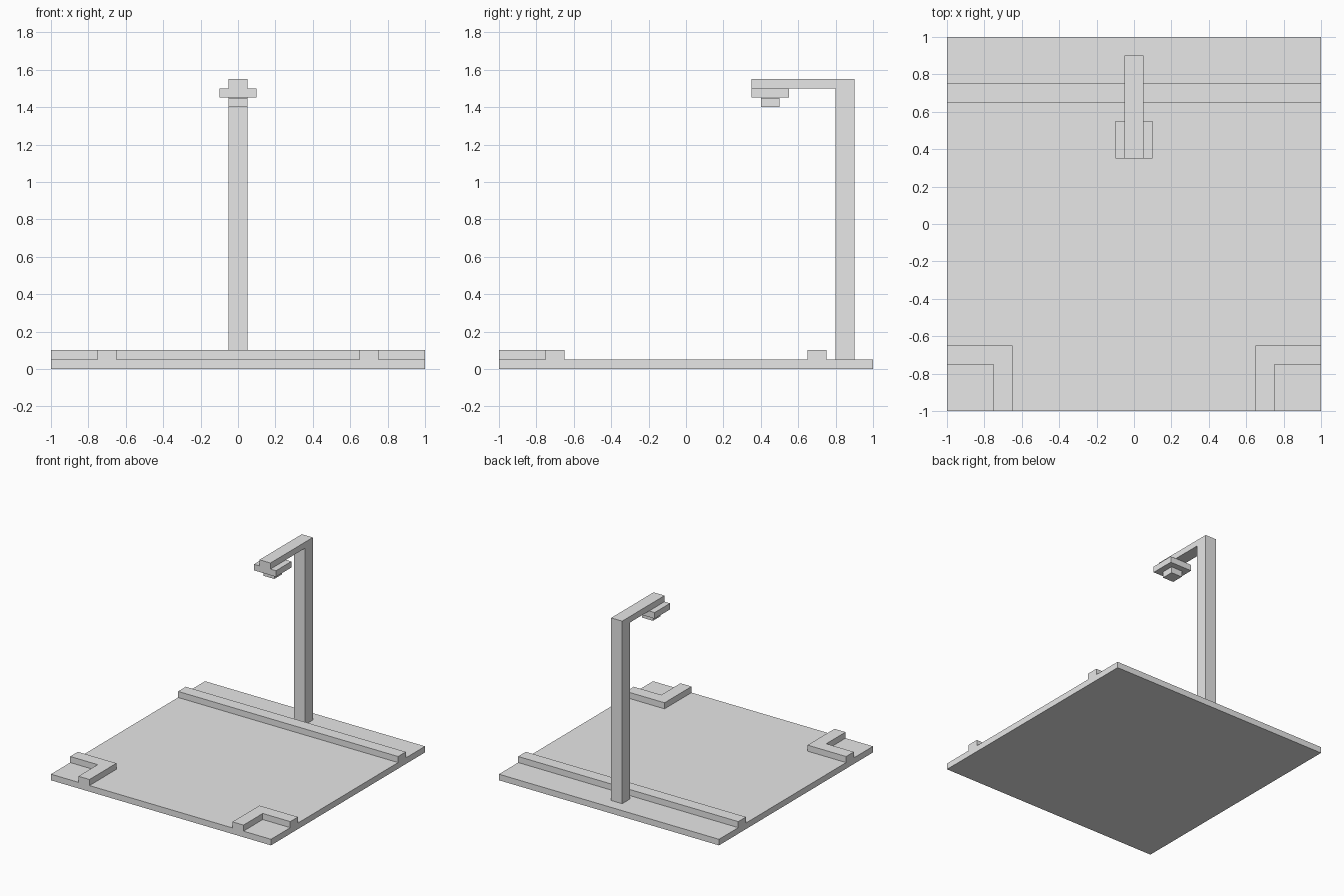
import bpy
import bmesh
from mathutils import Vector

cube = bpy.data.objects.get("Cube")
if cube:
    bpy.data.objects.remove(cube, do_unlink=True)

# Single plain grey for every part
grey = bpy.data.materials.new("plain_grey")
grey.use_nodes = True
colour = (0.8, 0.8, 0.8, 1)
grey.diffuse_color = colour
grey.node_tree.nodes["Principled BSDF"].inputs["Base Color"].default_value = colour


def extrude_profile(name, points, offset):
    """Extrude a flat outline along the offset vector."""
    bm = bmesh.new()
    face = bm.faces.new([bm.verts.new(p) for p in points])
    result = bmesh.ops.extrude_face_region(bm, geom=[face], use_keep_orig=True)
    moved = [v for v in result["geom"] if isinstance(v, bmesh.types.BMVert)]
    bmesh.ops.translate(bm, verts=moved, vec=Vector(offset))
    bmesh.ops.recalc_face_normals(bm, faces=bm.faces)
    mesh = bpy.data.meshes.new(name)
    bm.to_mesh(mesh)
    bm.free()
    mesh.materials.append(grey)
    obj = bpy.data.objects.new(name, mesh)
    bpy.context.collection.objects.link(obj)
    return obj


def box(name, x, y, z):
    """Box from (low, high) ranges on each axis."""
    outline = [(x[0], y[0], z[0]), (x[1], y[0], z[0]),
               (x[1], y[1], z[0]), (x[0], y[1], z[0])]
    return extrude_profile(name, outline, (0, 0, z[1] - z[0]))


# Ground slab and the kerb running across the back
box("ground_slab", (-1, 1), (-1, 1), (0, 0.05))
box("back_kerb", (-1, 1), (0.65, 0.75), (0.05, 0.1))

# L-shaped kerbs around the two front corners
corner = [(1, -0.75), (1, -0.65), (0.65, -0.65), (0.65, -1), (0.75, -1), (0.75, -0.75)]
for side, sign in (("left", 1), ("right", -1)):
    extrude_profile(f"{side}_corner_kerb",
                    [(sign * x, y, 0.05) for x, y in corner], (0, 0, 0.05))

# Lamp post with its overhanging arm as one bent profile
post = [(0.9, 0.05), (0.9, 1.55), (0.35, 1.55), (0.35, 1.5), (0.8, 1.5), (0.8, 0.05)]
extrude_profile("lamp_post", [(-0.05, y, z) for y, z in post], (0.1, 0, 0))

# Lamp head hanging under the arm
box("lamp_housing", (-0.1, 0.1), (0.35, 0.55), (1.45, 1.5))
box("lamp_bulb", (-0.05, 0.05), (0.4, 0.5), (1.4, 1.45))
